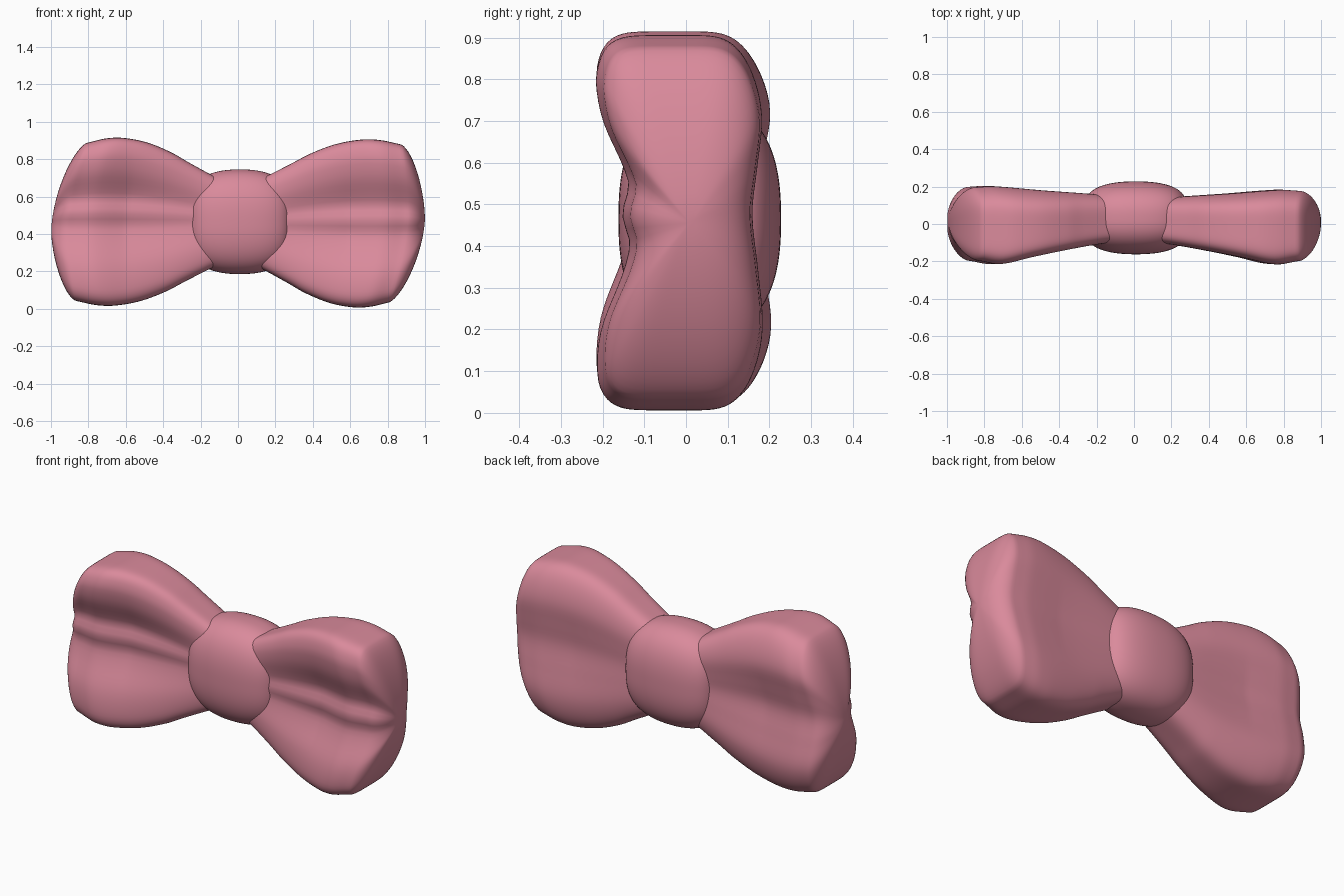
import bpy, math

if "Cube" in bpy.data.objects:
    bpy.data.objects.remove(bpy.data.objects["Cube"])

pink = bpy.data.materials.new("dusty pink")
pink.diffuse_color = (0.70, 0.255, 0.33, 1)
pink.use_nodes = True
pink.node_tree.nodes["Principled BSDF"].inputs["Base Color"].default_value = pink.diffuse_color


def interp(table, x):
    # smooth (Catmull-Rom) lookup in a list of (x, value)
    x = min(max(x, table[0][0]), table[-1][0])
    for i in range(len(table) - 1):
        (x0, a), (x1, b) = table[i], table[i + 1]
        if x <= x1:
            t = (x - x0) / (x1 - x0)
            xp, p = table[max(i - 1, 0)]
            xn, n = table[min(i + 2, len(table) - 1)]
            ma = (b - p) / (x1 - xp) * (x1 - x0)
            mb = (n - a) / (xn - x0) * (x1 - x0)
            return ((2*t**3 - 3*t*t + 1)*a + (t**3 - 2*t*t + t)*ma
                    + (3*t*t - 2*t**3)*b + (t**3 - t*t)*mb)


def rounded(j, seg, n_low, n_high):
    # evenly spaced point on a rounded square; v is depth, u is height
    s = 4 * (j + .5) / seg
    side, f = int(s), 2 * (s - int(s)) - 1
    v, u = [(1, f), (-f, 1), (-1, -f), (f, -1)][side]
    n = n_low if v < 0 else n_high
    r = (abs(v) ** n + abs(u) ** n) ** (1 / n)
    return v / r, u / r


def loft(name, rings, flip):
    # skin rings of points, closing both ends
    n = len(rings[0])
    verts = [p for r in rings for p in r]
    faces = []
    for i in range(len(rings) - 1):
        for j in range(n):
            k = (j + 1) % n
            faces.append((i*n + j, i*n + k, (i+1)*n + k, (i+1)*n + j))
    faces.append(tuple(reversed(range(n))))
    last = (len(rings) - 1) * n
    faces.append(tuple(range(last, last + n)))
    if flip:
        faces = [f[::-1] for f in faces]
    me = bpy.data.meshes.new(name)
    me.from_pydata(verts, [], faces)
    me.materials.append(pink)
    me.polygons.foreach_set("use_smooth", [True] * len(me.polygons))
    ob = bpy.data.objects.new(name, me)
    bpy.context.collection.objects.link(ob)
    return ob


SEG = 128
# half height, front depth and back depth along the wing
HALF = [(.08, .22), (.15, .25), (.3, .322), (.4, .372), (.55, .425), (.7, .449), (.8, .445), (.9, .425)]
FRONT = [(.08, .10), (.2, .115), (.4, .148), (.6, .185), (.78, .222), (.9, .205)]
BACK = [(.08, .135), (.2, .15), (.5, .172), (.8, .195), (.9, .19)]
# pleats across the height (u from -1 bottom to 1 top), as inward depth
FOLD = [(-1, 0), (-.85, 0), (-.57, .22), (-.27, .83), (-.11, 1.02), (.02, .83), (.1, .86),
        (.2, 1), (.31, .82), (.54, .28), (.75, .02), (.85, 0), (1, 0)]
BACKFOLD = [(-1, .35), (-.6, 0), (-.25, .55), (.05, 1), (.3, .6), (.6, .05), (1, .5)]


def wing(name, side, zmid, peak, top_cut, low_cut, back_scale, back_fold, shift):
    rings = []
    steps = [(i / 36, 1.0) for i in range(37)]
    steps += [(1.0, math.cos(math.radians(a))) for a in range(8, 90, 6)]
    for t, k in steps:
        ring = []
        bulge = (1 - k * k) ** 0.5
        xs = .08 + .82 * t
        grow = min(1, max(0, (xs - .05) / .55))
        for j in range(SEG):
            v, u = rounded(j, SEG, 4 + 3 * grow, 4)
            uk = u * k
            # slanted outer edge: corners are shorter than the middle
            cut = (top_cut if uk > peak else low_cut) * abs((uk - peak) / (1 + abs(peak))) ** 1.5
            x = .08 + (.895 - cut - .08) * t + bulge * .105
            z = zmid + interp(HALF, xs) * uk
            # pleats are strongest in the outer half
            if v < 0:
                depth = interp(FRONT, xs) - .085 * grow * interp(FOLD, u - shift * (1 - u * u))
            else:
                depth = interp(BACK, xs) * back_scale - back_fold * grow * interp(BACKFOLD, u)
            ring.append((side * x, .01 * (1 - k) + v * depth * k, z))
        rings.append(ring)
    return loft(name, rings, side < 0)


wing("right_wing", 1, .456, .08, .045, .10, .97, .03, 0)
wing("left_wing", -1, .465, -.15, .10, .06, 1.08, .05, .07)

# centre knot: rounded band wrapped around the pinch
rings = []
for i in range(41):
    b = math.radians(-88 + 176 * i / 40)
    x = .01 + .275 * math.copysign(abs(math.sin(b)) ** .9, math.sin(b))
    r = math.cos(b) ** .5
    ring = []
    for j in range(SEG):
        v, u = rounded(j, SEG, 2.5, 2.5)
        ring.append((x, .033 + .195 * v * r, .465 + .28 * u * r))
    rings.append(ring)
loft("knot", rings, False)
